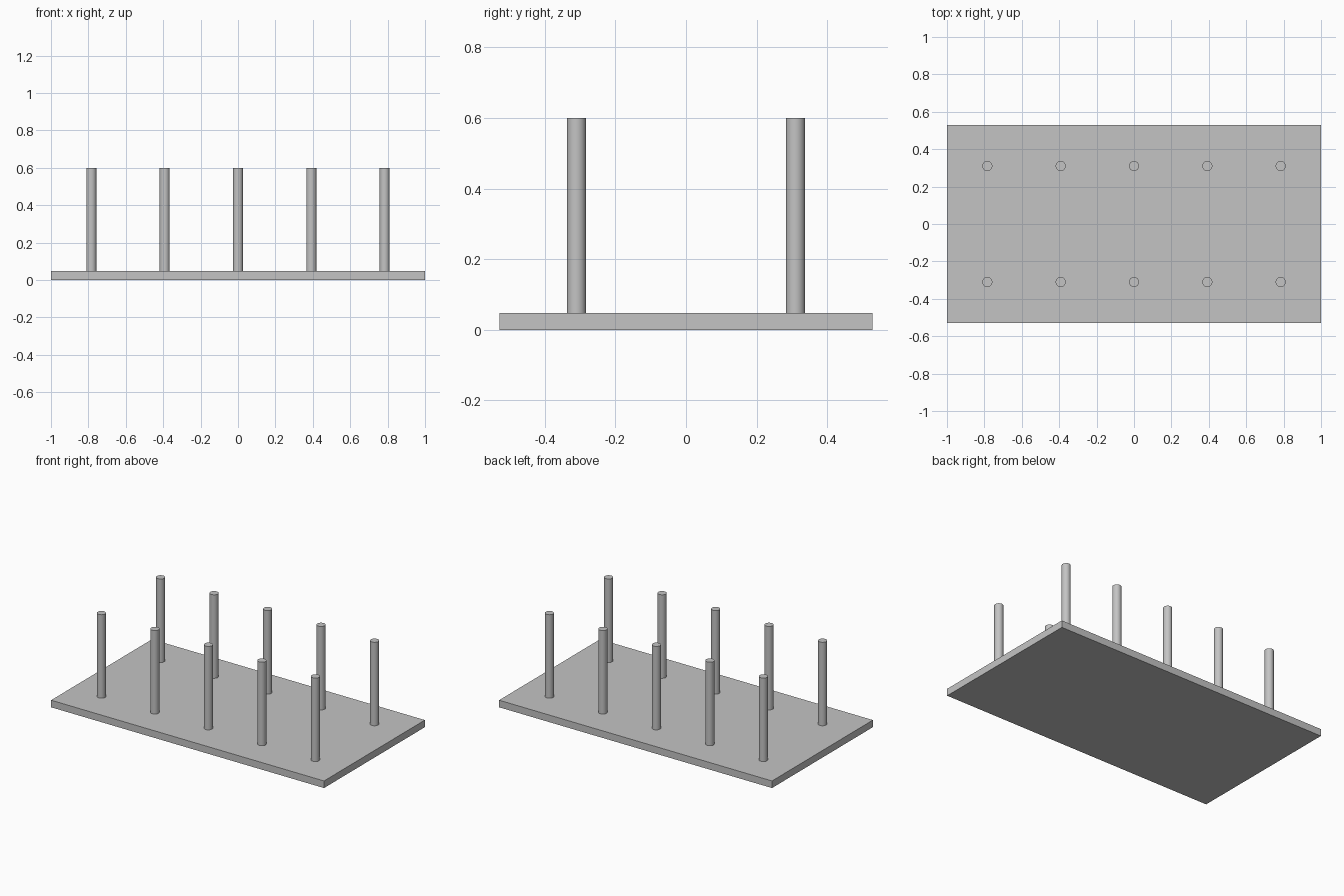
import bpy
import math

cube = bpy.data.objects.get("Cube")
if cube:
    bpy.data.objects.remove(cube, do_unlink=True)

BASE_TOP = 0.047
POST_TOP = 0.6
POST_RADIUS = 0.027
SPACING = 0.392
ROW_Y = 0.31

# Single plain grey
grey = bpy.data.materials.new("plain_grey")
grey.use_nodes = True
colour = (0.55, 0.55, 0.55, 1)
grey.diffuse_color = colour
grey.node_tree.nodes["Principled BSDF"].inputs["Base Color"].default_value = colour

# Flat rectangular base
bpy.ops.mesh.primitive_cube_add(size=1, location=(0, 0, BASE_TOP / 2))
base = bpy.context.object
base.name = "base_plate"
base.scale = (2, 1.056, BASE_TOP)
bpy.ops.object.transform_apply(location=False, rotation=False, scale=True)
base.data.materials.append(grey)


def add_post(name, x, y):
    height = POST_TOP - BASE_TOP
    bpy.ops.mesh.primitive_cylinder_add(
        vertices=32, radius=POST_RADIUS, depth=height,
        location=(x, y, BASE_TOP + height / 2))
    post = bpy.context.object
    post.name = name
    post.data.materials.append(grey)
    bpy.ops.object.shade_smooth_by_angle(angle=math.radians(30))


# Two rows of five upright round posts
for row, side in (("front", -1), ("back", 1)):
    for i in range(5):
        add_post(f"{row}_post_{i + 1}", (i - 2) * SPACING, side * ROW_Y)
